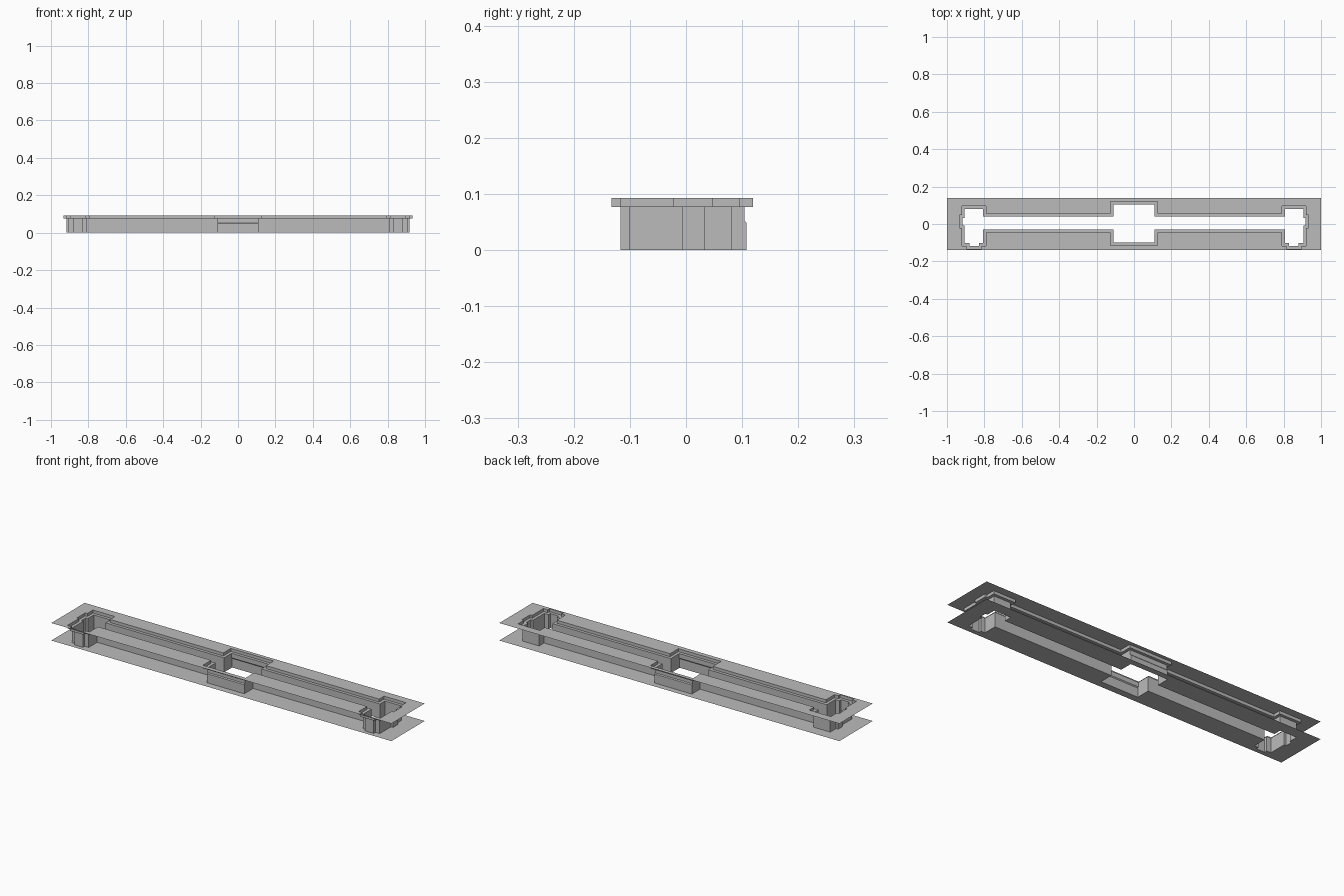
import bpy
import bmesh

old = bpy.data.objects.get("Cube")
if old:
    bpy.data.objects.remove(old, do_unlink=True)

LEDGE_Z, TOP_Z = 0.077, 0.093
RIM = 0.0155      # outward offset of the upper opening
BULGE = 0.004     # widening at the foot of the middle pocket

grey = bpy.data.materials.new("plain_grey")
grey.use_nodes = True
grey.diffuse_color = (0.5, 0.5, 0.5, 1)
bsdf = next(n for n in grey.node_tree.nodes if n.type == 'BSDF_PRINCIPLED')
bsdf.inputs["Base Color"].default_value = grey.diffuse_color


def outline(e, b):
    """Counter-clockwise opening outline, grown by e, middle pocket grown by b."""
    middle, inner, end, tip = 0.11 + e, 0.807 - e, 0.905 + e, 0.917 + e
    low, slot_low, slot_high = -0.102 - e, -0.03 - e, 0.04 + e
    tab_a, tab_b, tab_y = 0.83 - e, 0.88 + e, -0.117 - e
    notch_low, notch_high, high = -0.007 - e, 0.033 + e, 0.081 + e
    half = [
        (middle, -0.10 - e - b), (middle, slot_low), (inner, slot_low),
        (inner, low), (tab_a, low), (tab_a, tab_y), (tab_b, tab_y),
        (tab_b, low), (end, low), (end, notch_low), (tip, notch_low),
        (tip, notch_high), (end, notch_high), (end, high), (inner, high),
        (inner, slot_high), (middle, slot_high), (middle, 0.104 + e + b),
    ]
    return half + [(-x, y) for x, y in reversed(half)]


def finish(bm, name):
    mesh = bpy.data.meshes.new(name)
    bm.to_mesh(mesh)
    bm.free()
    mesh.materials.append(grey)
    obj = bpy.data.objects.new(name, mesh)
    bpy.context.collection.objects.link(obj)


def ring(bm, points, z):
    return [bm.verts.new((x, y, z)) for x, y in points]


def sheet(name, hole, z, up):
    """Thin rectangular sheet with the opening cut out."""
    bm = bmesh.new()
    border = [(-1, -0.14), (1, -0.14), (1, 0.14), (-1, 0.14)]
    edges = []
    for points in (border, hole):
        vs = ring(bm, points, z)
        edges += [bm.edges.new((v, vs[i - 1])) for i, v in enumerate(vs)]
    bmesh.ops.triangle_fill(bm, edges=edges, use_beauty=True, normal=(0, 0, up))
    bm.normal_update()
    for f in bm.faces:
        if f.normal.z * up < 0:
            f.normal_flip()
    # Merge the triangles into large flat faces
    bmesh.ops.dissolve_limit(bm, angle_limit=0.01, verts=bm.verts[:], edges=bm.edges[:])
    finish(bm, name)


def liner(name, levels):
    """Strips of wall joining successive outlines, facing into the opening."""
    bm = bmesh.new()
    rings = [ring(bm, outline(e, b), z) for z, e, b in levels]
    for lower, upper in zip(rings, rings[1:]):
        for i in range(len(lower)):
            j = (i + 1) % len(lower)
            bm.faces.new((lower[i], upper[i], upper[j], lower[j]))
    finish(bm, name)


# Sheets above and below
sheet("lower_sheet", outline(0, BULGE), 0, -1)
sheet("upper_sheet", outline(RIM, 0), TOP_Z, 1)

# Deep wall of the opening, with the widened foot of the middle pocket
liner("opening_wall", [(0, 0, BULGE), (0.048, 0, BULGE), (0.053, 0, 0), (LEDGE_Z, 0, 0)])

# Ledge and shallow rim around the opening
liner("ledge_and_rim", [(LEDGE_Z, 0, 0), (LEDGE_Z, RIM, 0), (TOP_Z, RIM, 0)])
